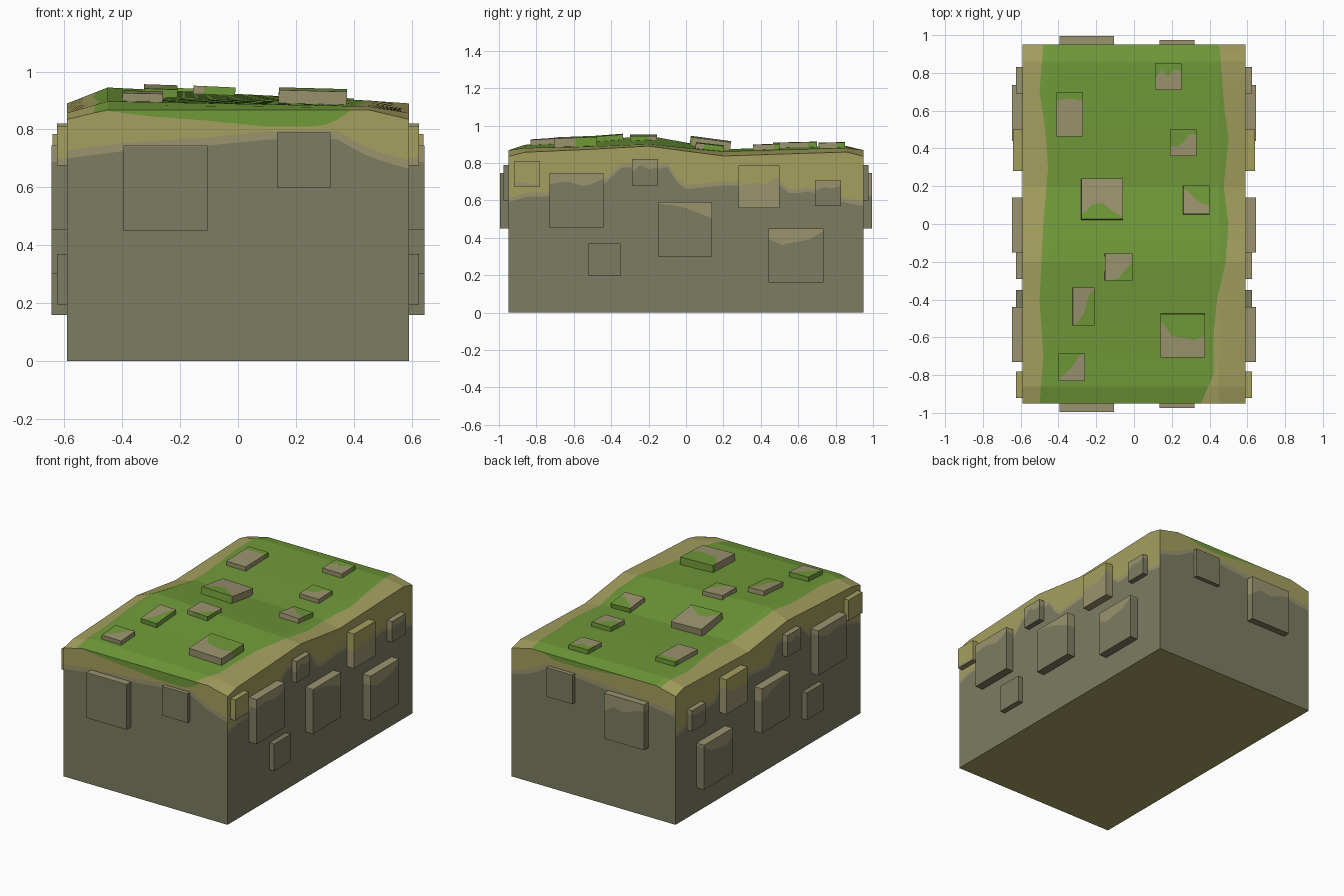
import bpy
from mathutils import Vector as V

if "Cube" in bpy.data.objects:
    bpy.data.objects.remove(bpy.data.objects["Cube"])


def material(name, rgb):
    lin = [(c / 255 / 12.92) if c < 11 else ((c / 255 + 0.055) / 1.055) ** 2.4 for c in rgb]
    m = bpy.data.materials.new(name)
    m.diffuse_color = (*lin, 1)
    m.use_nodes = True
    m.node_tree.nodes["Principled BSDF"].inputs["Base Color"].default_value = m.diffuse_color
    return m


GREY, TAN, SAND, GREEN = range(4)
MATS = [material("grey stone", (125, 125, 98)), material("tan stone", (155, 148, 111)),
        material("dry sand", (165, 160, 95)), material("grass green", (112, 154, 57))]


def interp(pts, x):
    if x <= pts[0][0]:
        return pts[0][1]
    for (a, p), (b, q) in zip(pts, pts[1:]):
        if x <= b:
            return p + (q - p) * (x - a) / (b - a)
    return pts[-1][1]


class Part:
    """Collects flat faces and turns each of them away from a centre point."""
    def __init__(self, name, centre):
        self.name, self.centre = name, V(centre)
        self.verts, self.faces, self.mats = [], [], []

    def face(self, pts, mat):
        pts = [V(p) for p in pts]
        nrm = V((0, 0, 0))
        for a, b in zip(pts, pts[1:] + pts[:1]):
            nrm += a.cross(b)
        if nrm.length < 1e-6:
            return
        if nrm.dot(sum(pts, V((0, 0, 0))) / len(pts) - self.centre) < 0:
            pts.reverse()
        i = len(self.verts)
        self.verts += pts
        self.faces.append(range(i, i + len(pts)))
        self.mats.append(mat)

    def build(self):
        me = bpy.data.meshes.new(self.name)
        me.from_pydata(self.verts, [], [list(f) for f in self.faces])
        for m in MATS:
            me.materials.append(m)
        for p, m in zip(me.polygons, self.mats):
            p.material_index = m
        ob = bpy.data.objects.new(self.name, me)
        bpy.context.collection.objects.link(ob)
        bpy.context.view_layer.objects.active = ob
        bpy.ops.object.select_all(action='DESELECT')
        ob.select_set(True)
        bpy.ops.object.mode_set(mode='EDIT')
        bpy.ops.mesh.select_all(action='SELECT')
        bpy.ops.mesh.remove_doubles(threshold=0.0002)
        bpy.ops.object.mode_set(mode='OBJECT')


# Height of the wavy top: rim, left crest and right crest along y
HX, HY = 0.59, 0.95
ROWS = [-0.95, -0.86, -0.53, -0.2, 0.2, 0.53, 0.86, 0.95]
RIM = list(zip(ROWS, [.835, .857, .872, .89, .837, .848, .858, .835]))
LEFT = list(zip(ROWS, [.868, .897, .918, .945, .873, .883, .89, .868]))
RIGHT = list(zip(ROWS, [.868, .88, .887, .9, .862, .873, .88, .868]))


def top(x, y):
    r = interp(RIM, y)
    return interp([(-HX, r), (-.45, interp(LEFT, y)), (.45, interp(RIGHT, y)), (HX, r)], x)


# Colour borders: stone height on the sides and ends, grass edge on top
SIDE = [(-.95, .59), (-.85, .62), (-.75, .62), (-.65, .66), (-.5, .66), (-.42, .69), (-.37, .77),
        (-.28, .78), (-.22, .75), (-.1, .78), (-.05, .70), (0, .66), (.2, .68), (.5, .68),
        (.56, .63), (.66, .65), (.8, .6), (.95, .57)]
END = [(-.59, .70), (-.4, .725), (-.1, .745), (.1, .765), (.3, .77), (.35, .765), (.42, .72),
       (.5, .69), (.59, .665)]
END_GRASS = [(-.5, .87), (-.3, .845), (-.1, .83), (.1, .81), (.28, .81), (.34, .83), (.38, .87)]
GRASS_L = [(-.95, -.5), (-.7, -.48), (-.4, -.5), (0, -.48), (.3, -.455), (.5, -.47), (.7, -.5), (.95, -.48)]
GRASS_R = [(-.95, .355), (-.8, .42), (-.6, .42), (-.4, .44), (-.2, .485), (0, .5), (.2, .475),
           (.45, .5), (.6, .48), (.95, .45)]

block = Part("earth_block", (0, 0, .4))
ys = sorted({round(-HY + 2 * HY * i / 38, 3) for i in range(39)} | set(ROWS))
xs = sorted({round(-HX + 2 * HX * i / 24, 3) for i in range(25)} | {-.45, .45})


def wall(a, b, za, zb):
    """Stacked colour bands between two upright lines."""
    for k, m in enumerate((GREY, TAN, SAND, GREEN)):
        block.face([(*a, za[k]), (*b, zb[k]), (*b, zb[k + 1]), (*a, za[k + 1])], m)


def side_levels(y):
    s, t = interp(SIDE, y), interp(RIM, y)
    return [0, s, s + .022, t, t]


def end_levels(x, y):
    s, t = interp(END, x), top(x, y)
    return [0, s, s + .028, min(t, interp(END_GRASS, x) + (.025 if y > 0 else 0)), t]


# Long walls and top
for y0, y1 in zip(ys, ys[1:]):
    for s in (-HX, HX):
        wall((s, y0), (s, y1), side_levels(y0), side_levels(y1))
    cuts = []
    for y in (y0, y1):
        cuts.append(sorted([-HX, interp(GRASS_L, y), -.45, .45, interp(GRASS_R, y), HX]))
    ym = (y0 + y1) / 2
    for k in range(5):
        a, b, c, d = cuts[0][k], cuts[0][k + 1], cuts[1][k + 1], cuts[1][k]
        xm = (a + b + c + d) / 4
        grass = interp(GRASS_L, ym) < xm < interp(GRASS_R, ym)
        block.face([(a, y0, top(a, y0)), (b, y0, top(b, y0)), (c, y1, top(c, y1)), (d, y1, top(d, y1))],
                   GREEN if grass else SAND)
# End walls and underside
for x0, x1 in zip(xs, xs[1:]):
    for y in (-HY, HY):
        wall((x0, y), (x1, y), end_levels(x0, y), end_levels(x1, y))
block.face([(-HX, -HY, 0), (HX, -HY, 0), (HX, HY, 0), (-HX, HY, 0)], SAND)
block.build()


def slab(name, o, u, v, n, split, low, high):
    """Raised flat stone; split gives the colour border across its face."""
    o, u, v, n = V(o), V(u), V(v), V(n)
    p = Part(name, o + (u + v) / 2)
    pts = [(i / (len(split) - 1), f) for i, f in enumerate(split)]
    N = 8

    def at(a, b, lift=1):
        return o + u * a + v * b + n * lift
    base = -.3
    for i in range(N):
        a, b = i / N, (i + 1) / N
        fa, fb = interp(pts, a), interp(pts, b)
        p.face([at(a, 0), at(b, 0), at(b, fb), at(a, fa)], low)
        p.face([at(a, fa), at(b, fb), at(b, 1), at(a, 1)], high)
        for e, m in ((0, low if fa + fb > .02 else high), (1, high if fa + fb < 1.98 else low)):
            p.face([at(a, e), at(b, e), at(b, e, base), at(a, e, base)], m)
    for e in (0, 1):
        f = interp(pts, e)
        p.face([at(e, 0), at(e, f), at(e, f, base), at(e, 0, base)], low)
        p.face([at(e, f), at(e, 1), at(e, 1, base), at(e, f, base)], high)
    p.build()


# Stones on both long walls: y, z, width, height, thickness, border, colours
SIDE_STONES = [
    (-.92, .675, .14, .135, .035, [.2, .15, .1, .1], TAN, SAND),
    (-.73, .455, .29, .29, .055, [.8, .85, .75, .9], GREY, TAN),
    (-.52, .195, .17, .175, .035, [1, 1], GREY, TAN),
    (-.29, .68, .14, .14, .035, [.5, .8, .6, .7], GREY, TAN),
    (-.15, .3, .29, .29, .055, [.97, .95, .9, .8, .7], GREY, TAN),
    (.28, .56, .22, .225, .05, [.5, .6, .55, .75], TAN, SAND),
    (.44, .16, .295, .29, .055, [.8, .7, .75, .8, .95], GREY, TAN),
    (.69, .57, .14, .135, .035, [.6, .75, .7, .8], GREY, TAN)]
for s, word in ((1, "right"), (-1, "left")):
    for i, (y, z, w, h, t, f, lo, hi) in enumerate(SIDE_STONES):
        slab(f"{word}_stone_{i + 1}", (s * HX, y, z), (0, w, 0), (0, 0, h), (s * t, 0, 0), f, lo, hi)

# Stones on both end walls
for s, word, f in ((-1, "front", [.985, .985]), (1, "back", [.85, .8, .7, .75, .6])):
    slab(word + "_large_stone", (-.395, s * HY, .45), (.29, 0, 0), (0, 0, .295), (0, s * .045, 0), f, GREY, TAN)
    slab(word + "_small_stone", (.135, s * HY, .6), (.185, 0, 0), (0, 0, .19), (0, s * .025, 0),
         [.985, .985], GREY, TAN)

# Paving stones lying on the grass, tilted with the ground
TOP_STONES = [
    (.11, .25, .71, .85, .028, [.4, .75, .5, .8, .7], TAN, GREEN),
    (-.41, -.27, .465, .7, .028, [.8, .85, .8], TAN, GREEN),
    (.19, .33, .36, .5, .028, [.4, .35, .5, .85, .8], TAN, GREEN),
    (-.28, -.06, .02, .235, .045, [.1, .35, .4, .2, .05], GREEN, TAN),
    (.26, .4, .05, .2, .03, [.9, .75, .5, .35, .3], TAN, GREEN),
    (-.155, -.01, -.3, -.155, .028, [0, 0, .1, .4, .7], GREEN, TAN),
    (-.325, -.21, -.535, -.335, .028, [0, .1, .3, .8, .95], GREEN, TAN),
    (.14, .375, -.705, -.475, .045, [.85, .5, .45, .4, .5], TAN, GREEN),
    (-.4, -.26, -.83, -.685, .028, [.05, .3, .5, .9, 1], TAN, GREEN)]
for i, (x0, x1, y0, y1, t, f, lo, hi) in enumerate(TOP_STONES):
    o = V((x0, y0, top(x0, y0)))
    u = V((x1, y0, top(x1, y0))) - o
    v = V((x0, y1, top(x0, y1))) - o
    slab(f"grass_stone_{i + 1}", o, u, v, u.cross(v).normalized() * t, f, lo, hi)
